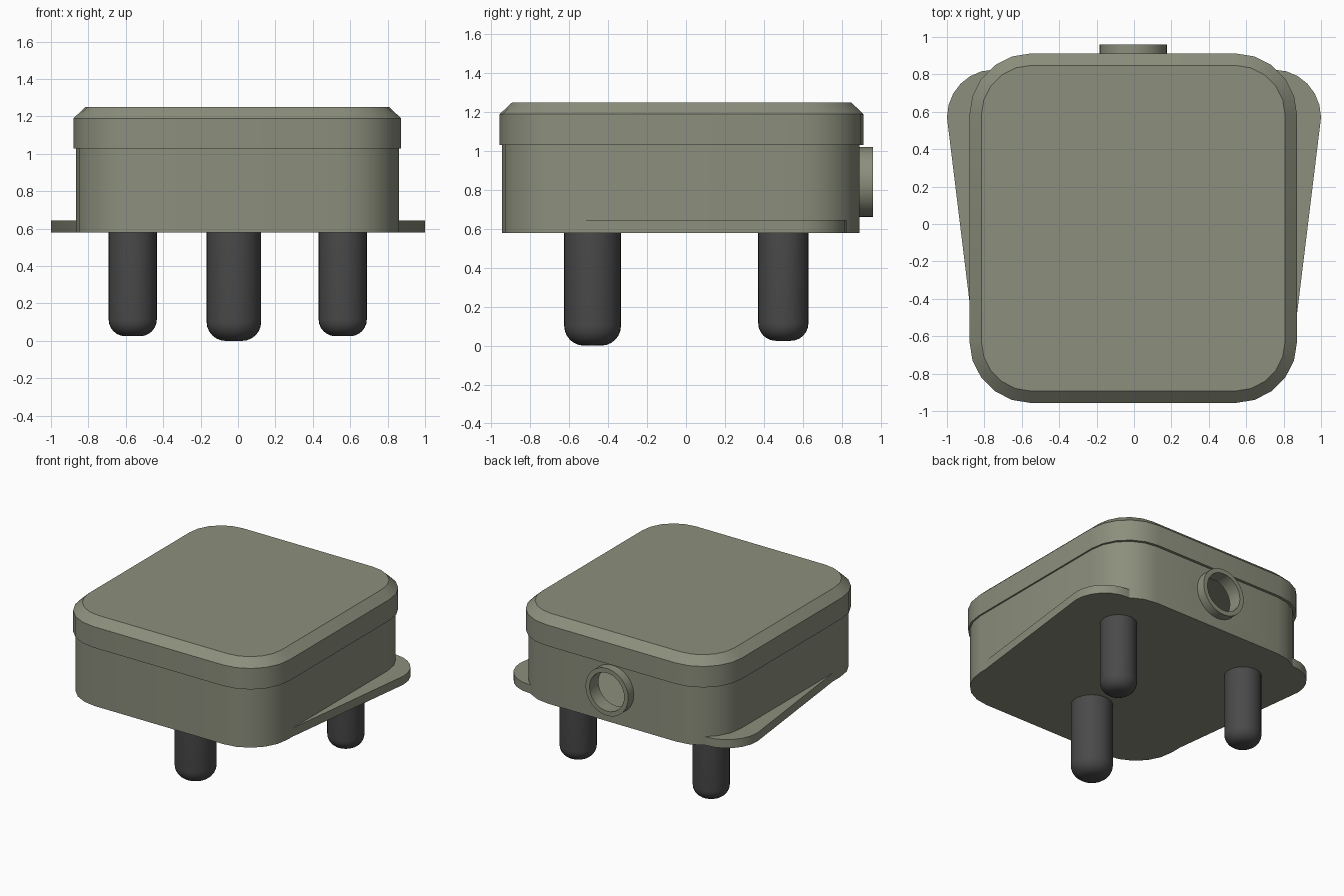
import bpy, bmesh, math
from mathutils import Matrix

if "Cube" in bpy.data.objects:
    bpy.data.objects.remove(bpy.data.objects["Cube"])


def material(name, rgb):
    m = bpy.data.materials.new(name)
    m.diffuse_color = (*rgb, 1)
    m.use_nodes = True
    m.node_tree.nodes["Principled BSDF"].inputs["Base Color"].default_value = m.diffuse_color
    return m


OLIVE = material("olive grey", (0.262, 0.273, 0.203))
BLACK = material("dark rubber", (0.068, 0.068, 0.068))


def finish(name, bm, mat):
    bmesh.ops.recalc_face_normals(bm, faces=bm.faces)
    me = bpy.data.meshes.new(name)
    bm.to_mesh(me)
    bm.free()
    me.materials.append(mat)
    ob = bpy.data.objects.new(name, me)
    bpy.context.collection.objects.link(ob)
    return ob


def smooth(ob):
    bpy.ops.object.select_all(action='DESELECT')
    ob.select_set(True)
    bpy.context.view_layer.objects.active = ob
    bpy.ops.object.shade_smooth_by_angle(angle=math.radians(32))


def loft(name, rings, mat, caps=True, closed=False, matrix=None):
    """Skin a stack of equal-length point rings."""
    bm = bmesh.new()
    vs = [[bm.verts.new(p) for p in r] for r in rings]
    n = len(vs[0])
    pairs = list(zip(vs, vs[1:])) + ([(vs[-1], vs[0])] if closed else [])
    for a, b in pairs:
        for i in range(n):
            j = (i + 1) % n
            bm.faces.new((a[i], a[j], b[j], b[i]))
    if caps:
        bm.faces.new(vs[0])
        bm.faces.new(vs[-1])
    if matrix:
        bm.transform(matrix)
    return finish(name, bm, mat)


def rounded(x0, x1, y0, y1, r, z, inset=0.0, seg=5):
    x0, x1, y0, y1, r = x0 + inset, x1 - inset, y0 + inset, y1 - inset, r - inset
    pts = []
    corners = [(x1 - r, y1 - r), (x0 + r, y1 - r), (x0 + r, y0 + r), (x1 - r, y0 + r)]
    for k, (cx, cy) in enumerate(corners):
        for s in range(seg + 1):
            a = math.pi / 2 * (k + s / seg)
            pts.append((cx + r * math.cos(a), cy + r * math.sin(a), z))
    return pts


def circle(r, z, n=32):
    return [(r * math.cos(2 * math.pi * i / n), r * math.sin(2 * math.pi * i / n), z)
            for i in range(n)]


# hollow housing with an open top hidden under the lid
B = (-0.865, 0.86, -0.945, 0.892, 0.32)
housing = loft("housing", [rounded(*B, 0.58), rounded(*B, 1.08),
                           rounded(*B, 1.08, 0.04), rounded(*B, 0.62, 0.04)], OLIVE)

# port opening through the back wall
PORT = Matrix.Translation((-0.004, 0, 0.84)) @ Matrix.Rotation(-math.pi / 2, 4, 'X')
cutter = loft("port_cutter", [circle(0.146, 0.8), circle(0.146, 1.0)], OLIVE, matrix=PORT)
cutter.hide_render = True
mod = housing.modifiers.new("port_hole", 'BOOLEAN')
mod.operation = 'DIFFERENCE'
mod.solver = 'EXACT'
mod.object = cutter
bpy.context.view_layer.objects.active = housing
housing.select_set(True)
bpy.ops.object.modifier_apply(modifier=mod.name)
bpy.data.objects.remove(cutter)
smooth(housing)

# port collar
smooth(loft("port_collar", [circle(0.18, 0.87), circle(0.18, 0.96),
                            circle(0.146, 0.96), circle(0.146, 0.87)],
            OLIVE, caps=False, closed=True, matrix=PORT))

# chamfered lid with a hollow underside
L = (-0.88, 0.872, -0.957, 0.912, 0.33)
smooth(loft("lid", [rounded(*L, 1.18, 0.035), rounded(*L, 1.03, 0.035),
                    rounded(*L, 1.03), rounded(*L, 1.19), rounded(*L, 1.25, 0.064)], OLIVE))

# tapering side flanges
for side, label in ((-1, "left"), (1, "right")):
    outline = [(0.70, -0.56), (0.862, -0.56)]
    for s in range(7):
        a = math.pi / 2 * s / 6
        outline.append((0.75 + 0.25 * math.cos(a), 0.57 + 0.255 * math.sin(a)))
    outline.append((0.70, 0.825))
    smooth(loft(label + "_flange",
                [[(side * x, y, z) for x, y in outline] for z in (0.58, 0.645)], OLIVE))

# round-ended legs
for name, x, y, r, z0 in (("front_leg", -0.022, -0.48, 0.146, 0.0),
                          ("back_left_leg", -0.563, 0.5, 0.129, 0.025),
                          ("back_right_leg", 0.56, 0.5, 0.129, 0.025)):
    c = 0.7 * r
    rings = [circle(r, 0.60)]
    for s in range(7):
        a = math.pi / 2 * s / 6
        rings.append(circle(r - c + c * math.cos(a), z0 + c - c * math.sin(a)))
    smooth(loft(name, rings, BLACK, matrix=Matrix.Translation((x, y, 0))))
